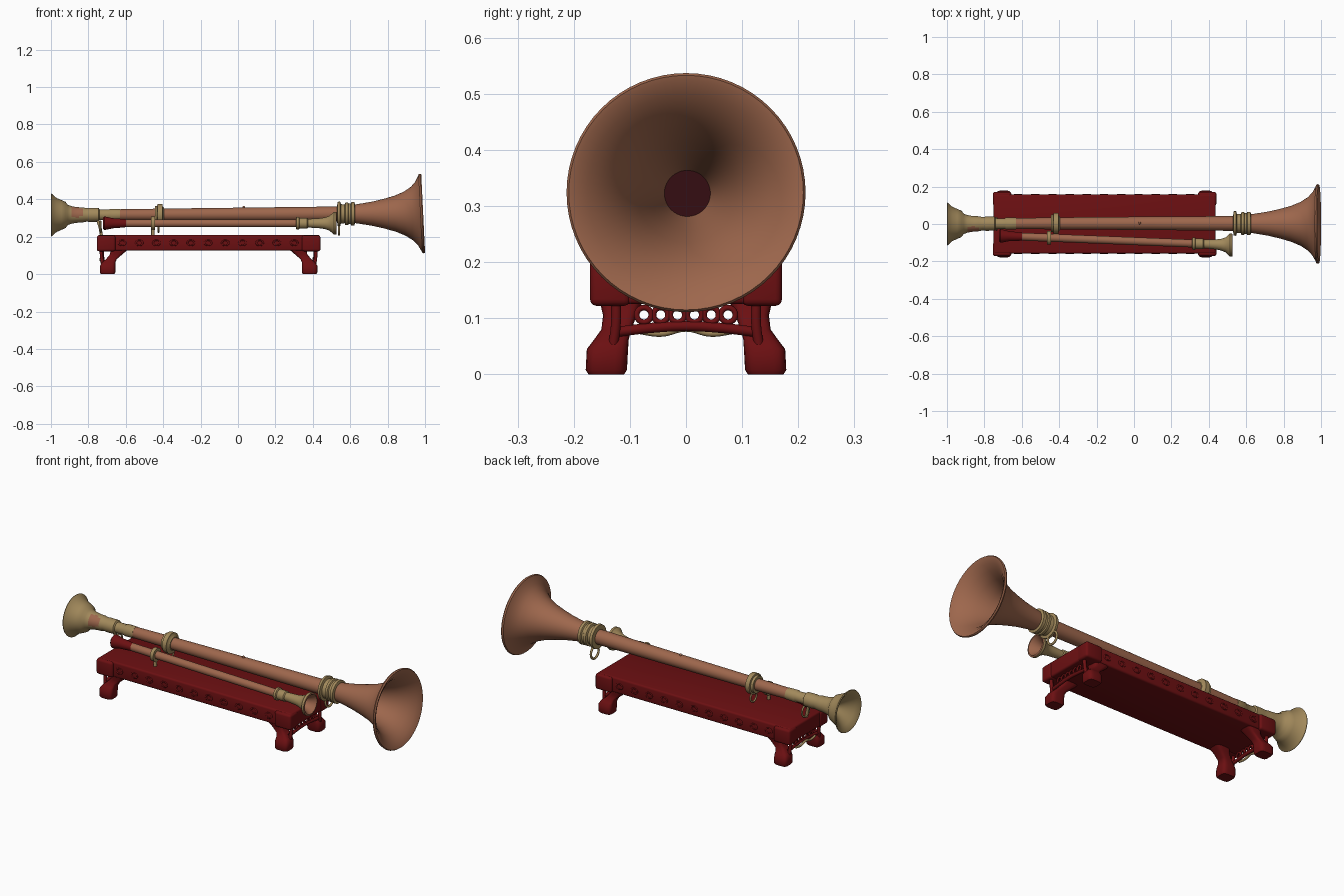
import bpy, bmesh, math
from mathutils import Vector

if "Cube" in bpy.data.objects:
    bpy.data.objects.remove(bpy.data.objects["Cube"])


def material(name, rgb):
    m = bpy.data.materials.new(name)
    m.diffuse_color = (*rgb, 1)
    m.use_nodes = True
    m.node_tree.nodes["Principled BSDF"].inputs["Base Color"].default_value = m.diffuse_color
    return m


WOOD = material("copper brown", (0.34, 0.135, 0.073))
BRASS = material("dull brass", (0.36, 0.25, 0.105))
RED = material("dark red lacquer", (0.15, 0.005, 0.006))
DARK = material("deep maroon", (0.035, 0.004, 0.006))


def finish(name, bm, mats, angle=40):
    bmesh.ops.recalc_face_normals(bm, faces=bm.faces)
    me = bpy.data.meshes.new(name)
    bm.to_mesh(me)
    bm.free()
    ob = bpy.data.objects.new(name, me)
    bpy.context.collection.objects.link(ob)
    for m in mats:
        me.materials.append(m)
    bpy.ops.object.select_all(action='DESELECT')
    ob.select_set(True)
    bpy.context.view_layer.objects.active = ob
    bpy.ops.object.shade_smooth_by_angle(angle=math.radians(angle))
    return ob


def lathe(name, profile, centre, mats, rule=None, n=48, tilt=None):
    """Turn an (x, radius) profile around a line; centre(x) gives y, z."""
    bm = bmesh.new()
    rings = []
    for x, r in profile:
        cy, cz = centre(x)
        ring = []
        for i in range(n):
            a = 2 * math.pi * i / n
            dz = r * math.sin(a)
            ring.append(bm.verts.new((x + (tilt(x) * dz if tilt else 0), cy + r * math.cos(a), cz + dz)))
        rings.append(ring)
    for a, b in zip(rings, rings[1:]):
        for i in range(n):
            bm.faces.new((a[i], a[(i + 1) % n], b[(i + 1) % n], b[i]))
    bm.faces.new(rings[0])
    bm.faces.new(rings[-1])
    if rule:
        bm.normal_update()
        for f in bm.faces:
            f.material_index = rule(f)
    return finish(name, bm, mats)


def box(name, lo, hi, mat, bevel=0.008):
    bm = bmesh.new()
    bmesh.ops.create_cube(bm, size=1)
    for v in bm.verts:
        v.co = [(l + h) / 2 + c * (h - l) for l, h, c in zip(lo, hi, v.co)]
    bmesh.ops.bevel(bm, geom=bm.edges[:], offset=bevel, segments=3, affect='EDGES', profile=0.5)
    return finish(name, bm, [mat])


def loft(name, sections, mat, n=20):
    """Rounded-square sections (x, y, z, half x, half y) joined upwards."""
    bm = bmesh.new()
    rings = []
    for x, y, z, hx, hy in sections:
        ring = []
        for i in range(n):
            a = 2 * math.pi * (i + 0.5) / n
            c, s = math.cos(a), math.sin(a)
            ring.append(bm.verts.new((x + hx * math.copysign(abs(c) ** 0.5, c),
                                      y + hy * math.copysign(abs(s) ** 0.5, s), z)))
        rings.append(ring)
    for a, b in zip(rings, rings[1:]):
        for i in range(n):
            bm.faces.new((a[i], a[(i + 1) % n], b[(i + 1) % n], b[i]))
    bm.faces.new(rings[0])
    bm.faces.new(rings[-1])
    return finish(name, bm, [mat])


def torus(name, loc, axis, major, minor, mat, stretch=1.0):
    rot = {'x': (0, math.pi / 2, 0), 'y': (math.pi / 2, 0, 0)}[axis]
    bpy.ops.mesh.primitive_torus_add(location=loc, rotation=rot, major_radius=major, minor_radius=minor,
                                     major_segments=24, minor_segments=8)
    ob = bpy.context.object
    ob.name = name
    ob.scale.x = stretch
    ob.data.materials.append(mat)
    bpy.ops.object.shade_smooth()
    return ob


def rod(name, points, radius, mat):
    cu = bpy.data.curves.new(name, 'CURVE')
    cu.dimensions = '3D'
    cu.bevel_depth = radius
    cu.use_fill_caps = True
    sp = cu.splines.new('BEZIER')
    sp.bezier_points.add(len(points) - 1)
    for bp, p in zip(sp.bezier_points, points):
        bp.co = p
        bp.handle_left_type = bp.handle_right_type = 'AUTO'
    ob = bpy.data.objects.new(name, cu)
    cu.materials.append(mat)
    bpy.context.collection.objects.link(ob)


# ---- long horn ----
def main_axis(x):
    return 0.004 * (1 - x * x), 0.32 + 0.004 * x


lathe("horn_tube", [(-0.66, 0.029), (-0.40, 0.032), (0.1, 0.036), (0.6, 0.040)], main_axis, [WOOD])

# flared bell with rolled rim and open inside; the throat is a dark disc
bell = [(0.60, 0.046), (0.66, 0.055), (0.72, 0.065), (0.78, 0.079), (0.84, 0.096), (0.89, 0.117),
        (0.93, 0.143), (0.955, 0.170), (0.970, 0.197), (0.976, 0.210), (0.984, 0.213), (0.990, 0.209),
        (0.987, 0.200), (0.972, 0.176), (0.945, 0.146), (0.90, 0.115), (0.84, 0.089), (0.75, 0.065),
        (0.68, 0.050), (0.63, 0.041)]
lathe("horn_bell", bell, main_axis, [WOOD, DARK],
      lambda f: 1 if len(f.verts) > 4 and f.calc_center_median().x > 0.615 else 0, 64,
      lambda x: -0.05 * max(0, (x - 0.6) / 0.4))

# brass mouthpiece cup, with a worn brown patch on its front
cup = [(-0.63, 0.031), (-0.685, 0.032), (-0.69, 0.028), (-0.74, 0.029), (-0.745, 0.037), (-0.79, 0.038),
       (-0.81, 0.036), (-0.83, 0.040), (-0.85, 0.041), (-0.87, 0.043), (-0.89, 0.047), (-0.91, 0.054),
       (-0.922, 0.070), (-0.945, 0.080), (-0.97, 0.091), (-0.988, 0.106), (-0.996, 0.114), (-1.0, 0.112),
       (-0.998, 0.104), (-0.98, 0.080), (-0.955, 0.055), (-0.93, 0.030), (-0.915, 0.018)]
patch = Vector((-0.865, -0.035, 0.335))


def worn(f):
    c = f.calc_center_median()
    return 1 if (c - patch).length < 0.033 or (len(f.verts) > 4 and c.x < -0.8) else 0


lathe("mouthpiece_cup", cup, main_axis, [BRASS, WOOD], worn)

# brass collars on the horn
lathe("rear_collar", [(-0.445, 0.036), (-0.445, 0.046), (-0.432, 0.047), (-0.43, 0.056), (-0.405, 0.056),
                      (-0.403, 0.044), (-0.395, 0.036)], main_axis, [BRASS])
lathe("bell_collar", [(0.53, 0.042), (0.532, 0.064), (0.546, 0.066), (0.55, 0.052), (0.57, 0.050),
                      (0.574, 0.060), (0.588, 0.061), (0.592, 0.055), (0.602, 0.055), (0.606, 0.062),
                      (0.622, 0.062), (0.626, 0.050)], main_axis, [BRASS])
torus("bell_collar_hanging_ring", (0.54, 0.03, 0.245), 'x', 0.034, 0.006, BRASS)
torus("rear_collar_hanging_ring", (-0.425, 0.015, 0.25), 'x', 0.026, 0.005, BRASS)
torus("mouthpiece_hanging_ring", (-0.735, 0.0, 0.25), 'x', 0.032, 0.005, BRASS)
bpy.ops.mesh.primitive_uv_sphere_add(segments=12, ring_count=8, radius=0.007, location=(0.03, 0.005, 0.357))
bpy.context.object.name = "tube_stud"
bpy.context.object.data.materials.append(WOOD)


# ---- small pipe lying beside the horn ----
def pipe_axis(x):
    return -0.067 - 0.040 * (x + 0.62), 0.272


lathe("small_pipe_tube", [(-0.63, 0.021), (0.33, 0.021)], pipe_axis, [WOOD], n=32)
lathe("small_pipe_red_tip", [(-0.60, 0.021), (-0.63, 0.024), (-0.67, 0.027), (-0.70, 0.034), (-0.715, 0.036),
                             (-0.722, 0.028)], pipe_axis, [RED], n=32)
lathe("small_pipe_bell", [(0.31, 0.022), (0.312, 0.033), (0.326, 0.034), (0.33, 0.028), (0.37, 0.028),
                          (0.375, 0.023), (0.41, 0.025), (0.44, 0.027), (0.465, 0.031), (0.49, 0.040),
                          (0.505, 0.054), (0.512, 0.061), (0.525, 0.061), (0.527, 0.053), (0.51, 0.042),
                          (0.48, 0.026), (0.44, 0.018)], pipe_axis, [BRASS, WOOD],
      lambda f: 1 if f.normal.x > 0.2 and f.calc_center_median().x > 0.43 else 0, 32)
lathe("small_pipe_collar", [(-0.465, 0.022), (-0.465, 0.036), (-0.445, 0.036), (-0.445, 0.022)],
      pipe_axis, [BRASS], n=32)
# brass props carrying both pipes on the stand
rod("small_pipe_prop", [(-0.455, -0.075, 0.245), (-0.455, -0.078, 0.205)], 0.009, BRASS)
rod("horn_prop", [(-0.75, -0.012, 0.29), (-0.738, -0.014, 0.25), (-0.73, -0.012, 0.205)], 0.008, BRASS)

# ---- red stand ----
CX = -0.157
box("stand_top", (-0.75, -0.158, 0.125), (0.437, 0.158, 0.21), RED, 0.010)
for sy, side in ((-1, "front"), (1, "back")):
    # carved relief rings along the long sides
    for i in range(11):
        torus(f"{side}_relief_ring", (-0.62 + i * 0.092, sy * 0.157, 0.167), 'y', 0.014, 0.004, RED, 1.3)
    for sx, end in ((-1, "left"), (1, "right")):
        x = CX + sx * 0.548
        box(f"{side}_{end}_corner_block", (x - 0.05, sy * 0.135 - 0.036, 0.122),
            (x + 0.05, sy * 0.135 + 0.036, 0.207), RED, 0.012)
        # leg flaring to a block foot
        leg = [(0.54, 0.142, 0.0, 0.036, 0.032), (0.54, 0.142, 0.008, 0.041, 0.037),
               (0.54, 0.140, 0.045, 0.041, 0.037), (0.535, 0.133, 0.062, 0.036, 0.031),
               (0.52, 0.124, 0.080, 0.029, 0.027), (0.495, 0.118, 0.105, 0.033, 0.030),
               (0.475, 0.115, 0.135, 0.048, 0.040)]
        loft(f"{side}_{end}_leg", [(CX + sx * a, sy * b, z, hx, hy) for a, b, z, hx, hy in leg], RED)
        rod(f"{side}_{end}_leg_post", [(CX + sx * 0.567, sy * 0.13, 0.05), (CX + sx * 0.572, sy * 0.125, 0.09),
                                      (CX + sx * 0.575, sy * 0.125, 0.135)], 0.009, RED)

# carved openwork aprons between the legs at each end
for sx, end in ((-1, "left"), (1, "right")):
    x = CX + sx * 0.565
    rod(f"{end}_apron_rail", [(x, -0.13, 0.075), (x, -0.06, 0.083), (x, 0, 0.086), (x, 0.06, 0.083),
                              (x, 0.13, 0.075)], 0.009, RED)
    for y in (-0.075, -0.045, -0.015, 0.015, 0.045, 0.075):
        torus(f"{end}_apron_scroll", (x, y, 0.106), 'x', 0.013, 0.005, RED)
    box(f"{end}_end_panel", (x + sx * 0.022 - 0.006, -0.11, 0.14), (x + sx * 0.022 + 0.006, 0.11, 0.195), RED, 0.005)
rod("left_apron_brass_edge", [(-0.735, -0.085, 0.078), (-0.735, -0.045, 0.073), (-0.735, 0, 0.082),
                              (-0.735, 0.045, 0.073), (-0.735, 0.085, 0.078)], 0.006, BRASS)
